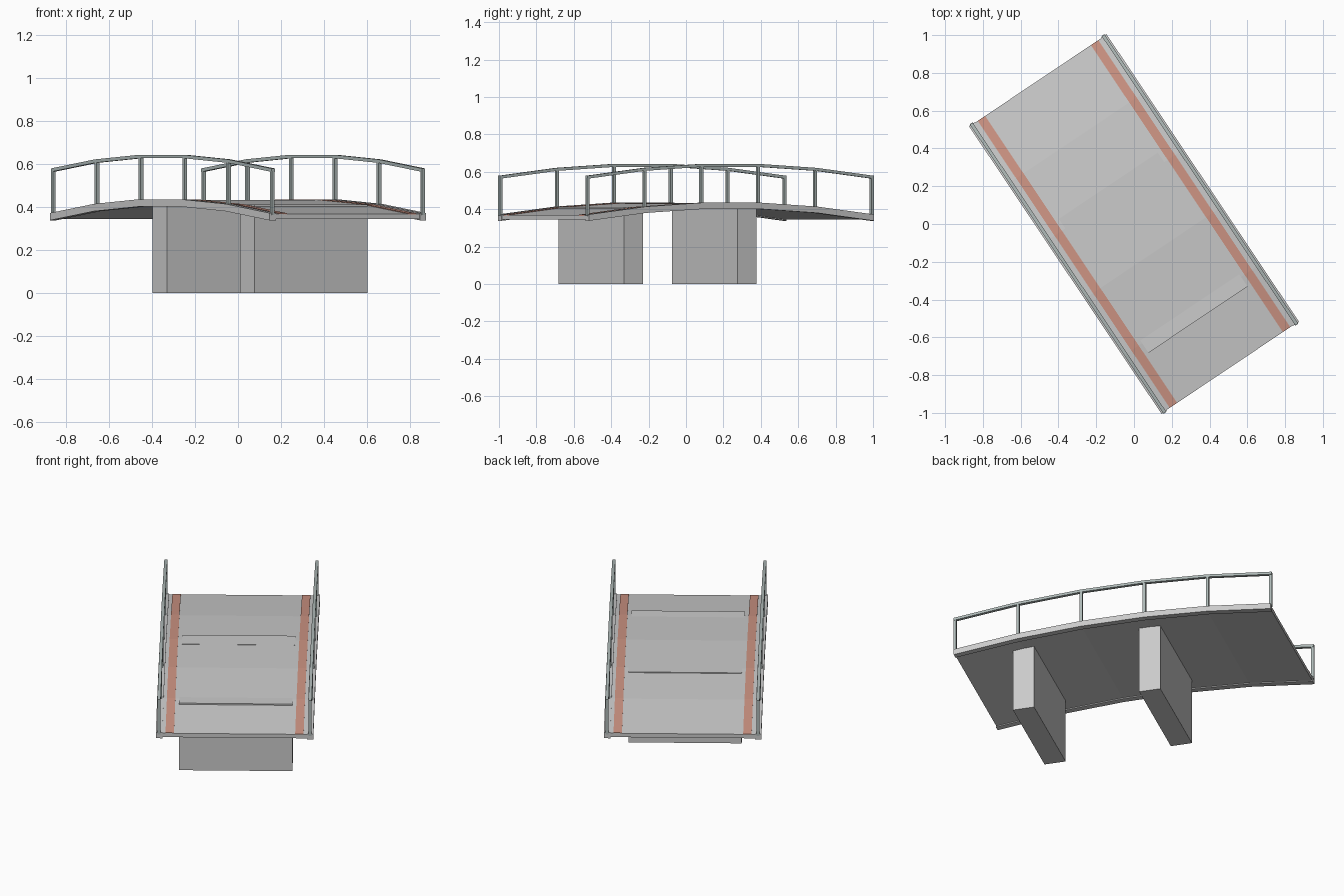
import bpy, bmesh, math
from mathutils import Matrix, Vector

if "Cube" in bpy.data.objects:
    bpy.data.objects.remove(bpy.data.objects["Cube"])

ROT = Matrix.Rotation(math.radians(-56.2), 4, 'Z')   # bridge runs diagonally
HALF = 0.914
STATIONS = [-1, -0.6, -0.2, 0.2, 0.6, 1]


def material(name, rgb):
    m = bpy.data.materials.new(name)
    m.diffuse_color = (*rgb, 1)
    m.use_nodes = True
    m.node_tree.nodes["Principled BSDF"].inputs["Base Color"].default_value = m.diffuse_color
    return m


RED = material("red_paint", (0.62, 0.30, 0.23))
STEEL = material("rail_steel", (0.42, 0.48, 0.47))


def arch(t):
    return 0.368 + 0.066 * (1 - t * t)


def finish(name, bm, mat=None):
    bmesh.ops.recalc_face_normals(bm, faces=bm.faces)
    bm.transform(ROT)
    me = bpy.data.meshes.new(name)
    bm.to_mesh(me)
    bm.free()
    ob = bpy.data.objects.new(name, me)
    bpy.context.collection.objects.link(ob)
    if mat:
        me.materials.append(mat)
    return ob


def sweep(name, y0, y1, low, high, mat=None, half=HALF):
    """Rectangular section following the arch, offsets relative to it."""
    bm = bmesh.new()
    rings = []
    for t in STATIONS:
        z = arch(t)
        rings.append([bm.verts.new((t * half, y, z + dz))
                      for y, dz in ((y0, low), (y1, low), (y1, high), (y0, high))])
    for a, b in zip(rings, rings[1:]):
        for i in range(4):
            j = (i + 1) % 4
            bm.faces.new((a[i], a[j], b[j], b[i]))
    bm.faces.new(rings[0])
    bm.faces.new(rings[-1])
    return finish(name, bm, mat)


def box(name, x, y, z0, z1, sx, sy, mat=None):
    bm = bmesh.new()
    bmesh.ops.create_cube(bm, size=1)
    bmesh.ops.scale(bm, vec=(sx, sy, z1 - z0), verts=bm.verts)
    bmesh.ops.translate(bm, vec=Vector((x, y, (z0 + z1) / 2)), verts=bm.verts)
    return finish(name, bm, mat)


# arched deck slab
sweep("deck", -0.42, 0.42, -0.024, 0)

# edge beams, painted lines, handrails and posts on both sides
for label, s in (("left", 1), ("right", -1)):
    sweep(label + "_edge_beam", s * 0.402, s * 0.438, -0.030, 0.004, half=0.917)
    sweep(label + "_red_line", s * 0.337, s * 0.384, -0.003, 0.003, RED)
    sweep(label + "_handrail", s * 0.411, s * 0.429, 0.195, 0.211, STEEL, half=0.921)
    for i, t in enumerate(STATIONS):
        box(f"{label}_post_{i + 1}", t * HALF, s * 0.42,
            arch(t) - 0.005, arch(t) + 0.200, 0.016, 0.016, STEEL)

# supporting piers, set under two of the deck joints
for i, t in enumerate((0.6, -0.2)):
    box(f"pier_{i + 1}", t * HALF, 0, 0, arch(t) + 0.001, 0.122, 0.63)
